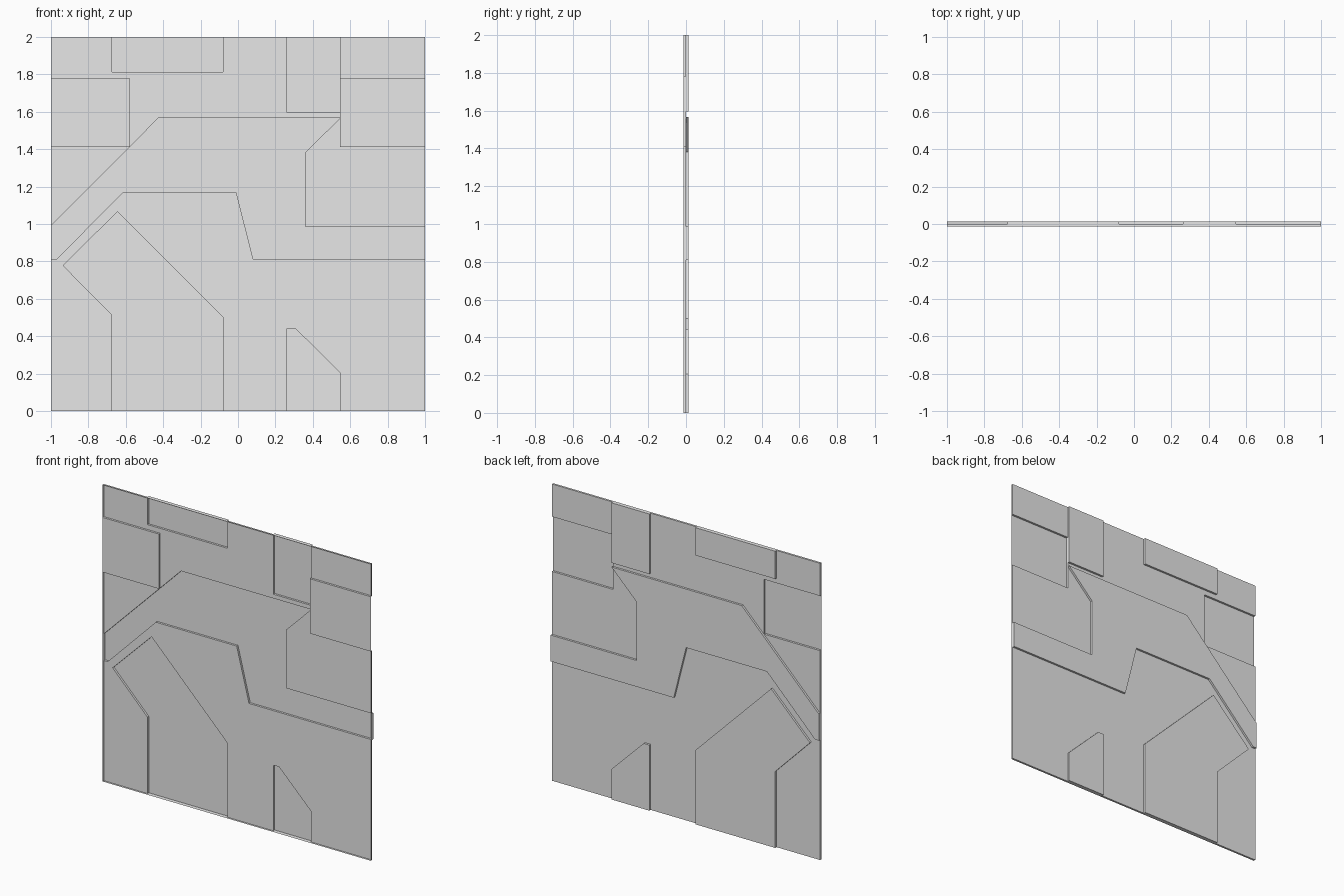
import bpy
import bmesh
from mathutils import Vector
from mathutils.geometry import delaunay_2d_cdt

if "Cube" in bpy.data.objects:
    bpy.data.objects.remove(bpy.data.objects["Cube"])

STEP = 0.014                       # relief height between levels
FRONT, MID, BACK = -STEP, 0.0, STEP

grey = bpy.data.materials.new("plain grey")
grey.diffuse_color = (0.8, 0.8, 0.8, 1)
grey.use_nodes = True
grey.node_tree.nodes["Principled BSDF"].inputs["Base Color"].default_value = grey.diffuse_color


def rect(x0, x1, z0, z1):
    return [(x0, z0), (x1, z0), (x1, z1), (x0, z1)]


OUTLINE = rect(-1, 1, 0, 2)
# name, level, outline in x and z
PANELS = [
    ("top_left_block", BACK, rect(-0.675, -0.08, 1.813, 2)),
    ("top_right_block", BACK, rect(0.263, 0.546, 1.595, 2)),
    ("left_recess", FRONT, rect(-1, -0.581, 1.411, 1.78)),
    ("right_recess", FRONT, rect(0.546, 1, 1.411, 1.78)),
    ("cranked_band", BACK, [
        (-1, 0.99), (-0.425, 1.567), (0.546, 1.567), (0.358, 1.38),
        (0.358, 0.987), (1, 0.987), (1, 0.81), (0.082, 0.81),
        (-0.01, 1.172), (-0.613, 1.172), (-0.972, 0.81), (-1, 0.81)]),
    ("large_lower_block", BACK, [
        (-0.675, 0), (-0.675, 0.515), (-0.935, 0.778),
        (-0.645, 1.065), (-0.08, 0.5), (-0.08, 0)]),
    ("small_lower_block", BACK, [
        (0.263, 0), (0.263, 0.442), (0.306, 0.442), (0.546, 0.205), (0.546, 0)]),
]


def on_border(a, b):
    """True when an edge lies on the outer edge of the tile."""
    mx, mz = (a[0] + b[0]) / 2, (a[1] + b[1]) / 2
    return abs(mx) > 0.9999 or mz < 0.0001 or mz > 1.9999


def add_sheet(name, points, faces, level, inner_wall):
    """Flat sheet; border edges get a skirt, other open edges a step wall."""
    bm = bmesh.new()
    top = [bm.verts.new((x, level, z)) for x, z in points]
    for f in faces:
        bm.faces.new([top[i] for i in f])
    bm.edges.ensure_lookup_table()
    rim = [e for e in bm.edges if e.is_boundary]
    low = {}
    for e in rim:
        a, b = e.verts
        border = on_border((a.co.x, a.co.z), (b.co.x, b.co.z))
        if not border and not inner_wall:
            continue
        y = FRONT if border else MID
        if abs(y - level) < 1e-6:
            continue
        for v in (a, b):
            if (v, y) not in low:
                low[v, y] = bm.verts.new((v.co.x, y, v.co.z))
        bm.faces.new((a, b, low[b, y], low[a, y]))
    loose = [v for v in bm.verts if not v.link_faces]
    bmesh.ops.delete(bm, geom=loose, context='VERTS')
    bmesh.ops.recalc_face_normals(bm, faces=bm.faces[:])
    # the broad face looks to the back
    bm.faces.ensure_lookup_table()
    bm.normal_update()
    if sum(f.normal.y * f.calc_area() for f in bm.faces) < 0:
        bmesh.ops.reverse_faces(bm, faces=bm.faces[:])
    mesh = bpy.data.meshes.new(name)
    bm.to_mesh(mesh)
    bm.free()
    mesh.materials.append(grey)
    bpy.context.collection.objects.link(bpy.data.objects.new(name, mesh))


# raised and recessed panels with their step walls
for name, level, pts in PANELS:
    add_sheet(name, pts, [range(len(pts))], level, True)

# base sheet: the tile outline minus every panel
verts, loops = [], []
for pts in [OUTLINE] + [p[2] for p in PANELS]:
    area = sum(a[0] * b[1] - b[0] * a[1] for a, b in zip(pts, pts[1:] + pts[:1]))
    pts = pts if area > 0 else pts[::-1]
    loops.append(list(range(len(verts), len(verts) + len(pts))))
    verts += [Vector(p) for p in pts]
out_v, _, out_f, _, _, origin = delaunay_2d_cdt(verts, [], loops, 1, 1e-5)
base_faces = [f for f, o in zip(out_f, origin) if list(o) == [0]]
add_sheet("base_sheet", [tuple(v) for v in out_v], base_faces, MID, False)
